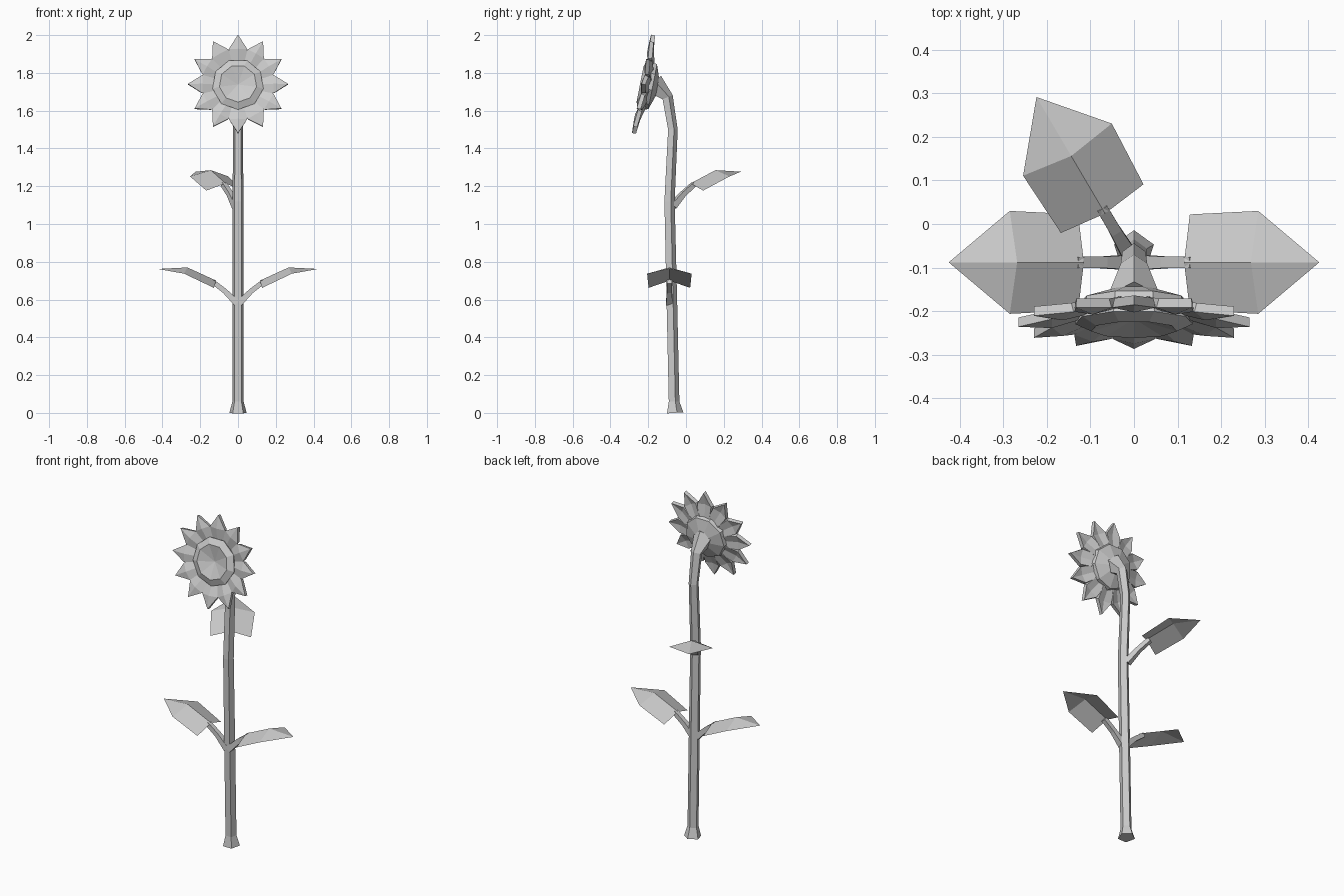
import bpy
from math import cos, sin, pi, radians
from mathutils import Vector, Matrix

if "Cube" in bpy.data.objects:
    bpy.data.objects.remove(bpy.data.objects["Cube"], do_unlink=True)

grey = bpy.data.materials.new("plain grey")
grey.use_nodes = True
COLOUR = (0.6, 0.6, 0.6, 1)
grey.diffuse_color = COLOUR
grey.node_tree.nodes["Principled BSDF"].inputs["Base Color"].default_value = COLOUR


def make(name, verts, faces, matrix=Matrix()):
    mesh = bpy.data.meshes.new(name)
    mesh.from_pydata(verts, [], faces)
    mesh.materials.append(grey)
    obj = bpy.data.objects.new(name, mesh)
    obj.matrix_world = matrix
    bpy.context.collection.objects.link(obj)
    return obj


def bridge(rings, sides):
    """Quads between consecutive rings, plus both end caps."""
    faces = [(r * sides + i, r * sides + (i + 1) % sides,
              (r + 1) * sides + (i + 1) % sides, (r + 1) * sides + i)
             for r in range(rings - 1) for i in range(sides)]
    last = (rings - 1) * sides
    return faces + [tuple(reversed(range(sides))), tuple(range(last, last + sides))]


def tube(name, path, side, sides, start, matrix=Matrix()):
    """Loft rings of (centre, radius) square to the path."""
    points = [Vector(p) for p, _ in path]
    verts = []
    for k, (_, radius) in enumerate(path):
        along = (points[min(k + 1, len(path) - 1)] - points[max(k - 1, 0)]).normalized()
        up = along.cross(side)
        for i in range(sides):
            a = start + 2 * pi * i / sides
            verts.append(points[k] + radius * (cos(a) * side + sin(a) * up))
    return make(name, verts, bridge(len(path), sides), matrix)


# Stem: five-sided, flared foot, bent neck
stem_path = [((0, -0.062, 0), 0.048), ((0, -0.066, 0.06), 0.031),
             ((0, -0.078, 0.6), 0.031), ((0, -0.09, 1.12), 0.03),
             ((0, -0.072, 1.5), 0.028), ((0, -0.1, 1.67), 0.032),
             ((0, -0.175, 1.74), 0.062)]
tube("stem", stem_path, Vector((1, 0, 0)), 5, pi / 2)


# Leaves: creased sheet on a short stalk
def leaf(label, origin, degrees):
    matrix = Matrix.Translation(origin) @ Matrix.Rotation(radians(degrees), 4, "Z")
    tube(label + "_stalk", [((0.005, 0, 0.0), 0.025), ((0.07, 0, 0.065), 0.019),
                            ((0.135, 0, 0.115), 0.018)],
         Vector((0, 1, 0)), 4, pi / 4, matrix)
    verts = [(0.115, 0, 0.12), (0.268, 0, 0.19), (0.425, 0, 0.182)]
    for s in (1, -1):
        verts += [(0.128, s * 0.11, 0.082), (0.285, s * 0.118, 0.157)]
    make(label + "_leaf", verts, [(0, 1, 4, 3), (1, 2, 4), (0, 5, 6, 1), (1, 6, 2)], matrix)


leaf("left", (0, -0.088, 0.58), 0)
leaf("right", (0, -0.088, 0.58), 180)
leaf("back", (-0.008, -0.075, 1.095), 120.5)

# Flower head frame, tilted slightly upwards
head = Matrix.Translation((0, -0.225, 1.74)) @ Matrix.Rotation(radians(79), 4, "X")

# Seed disc: dished centre, bevelled rim, tapering back
N = 9
profile = [(0.05, -0.075), (0.125, -0.05), (0.137, 0.0), (0.1, 0.018)]
disc = [(r * cos(a), r * sin(a), h) for r, h in profile
        for a in (-pi / 2 + 2 * pi * i / N for i in range(N))]
faces = bridge(len(profile), N)[:-1]
rim = (len(profile) - 1) * N
disc.append((0, 0, -0.008))
faces += [(rim + i, rim + (i + 1) % N, len(disc) - 1) for i in range(N)]
make("seed_disc", disc, faces, head)

# Petals: twelve creased, pointed blades
verts, faces = [], []
outline = [(0.1, 0.036, -0.03), (0.1, 0, -0.024), (0.1, -0.036, -0.03),
           (0.19, 0.047, -0.008), (0.19, 0, 0.003), (0.19, -0.047, -0.008),
           (0.265, 0, 0)]
for k in range(12):
    turn = Matrix.Rotation(2 * pi * k / 12, 3, "Z")
    b = len(verts)
    verts += [turn @ Vector(p) for p in outline]
    faces += [tuple(b + i for i in f) for f in
              ((0, 1, 4, 3), (1, 2, 5, 4), (3, 4, 6), (4, 5, 6))]
for i, f in enumerate(faces):
    faces[i] = tuple(reversed(f))
petals = make("petals", verts, faces, head)
thick = petals.modifiers.new("thickness", "SOLIDIFY")
thick.thickness = 0.022
thick.offset = 0
